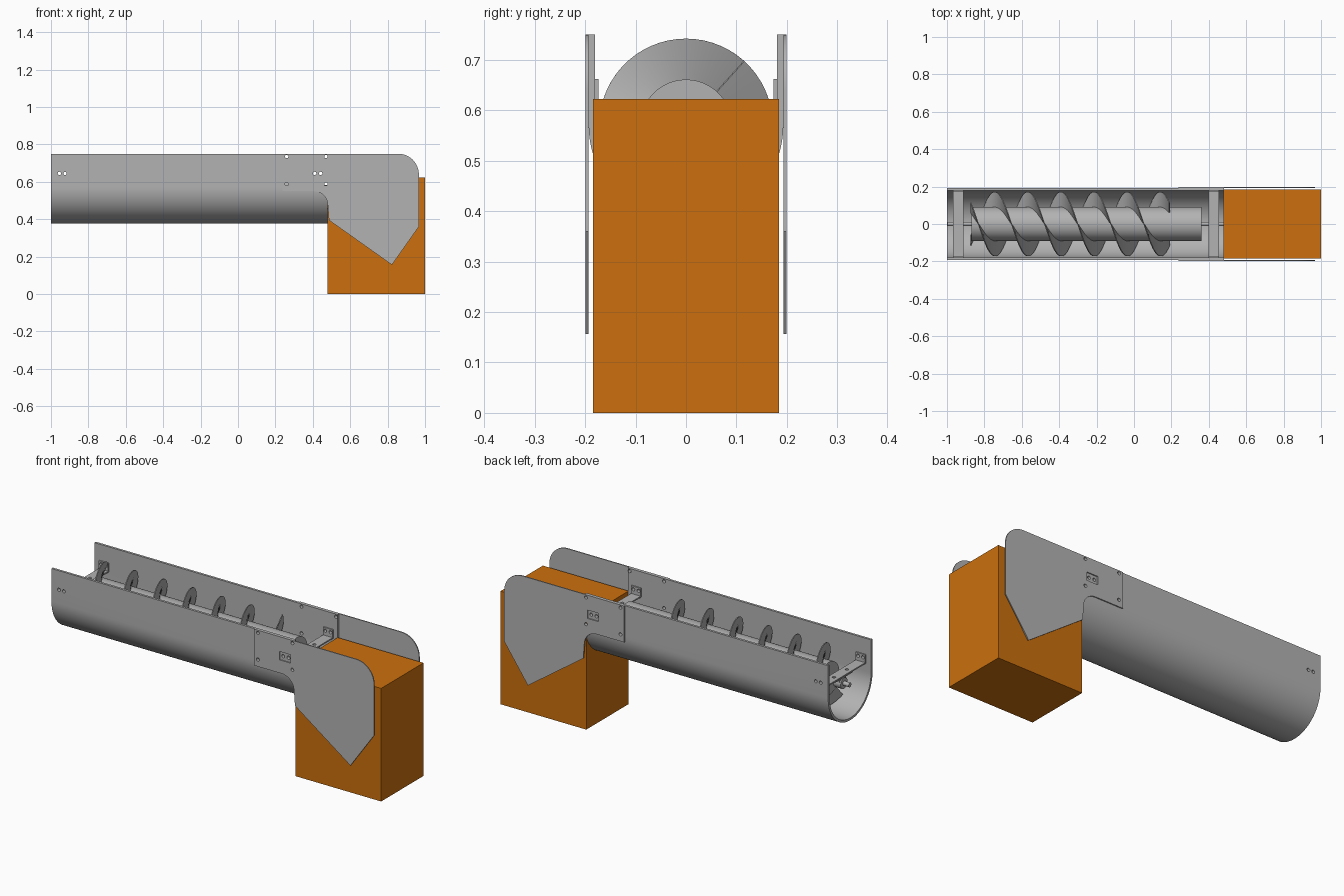
import bpy, bmesh, math
from mathutils import Matrix

if "Cube" in bpy.data.objects:
    bpy.data.objects.remove(bpy.data.objects["Cube"])

AXIS_Z, R_OUT, R_IN = 0.57, 0.193, 0.18


def material(name, rgb):
    m = bpy.data.materials.new(name)
    m.diffuse_color = (*rgb, 1)
    m.use_nodes = True
    m.node_tree.nodes["Principled BSDF"].inputs["Base Color"].default_value = m.diffuse_color
    return m


STEEL = material("grey steel", (0.45, 0.45, 0.45))
ORANGE = material("orange", (0.6, 0.16, 0.004))


def finish(name, bm, mat):
    bmesh.ops.recalc_face_normals(bm, faces=bm.faces)
    me = bpy.data.meshes.new(name)
    bm.to_mesh(me)
    bm.free()
    ob = bpy.data.objects.new(name, me)
    bpy.context.collection.objects.link(ob)
    me.materials.append(mat)
    return ob


def smooth(ob):
    bpy.ops.object.select_all(action='DESELECT')
    ob.select_set(True)
    bpy.context.view_layer.objects.active = ob
    bpy.ops.object.shade_smooth_by_angle(angle=math.radians(35))


def add_prism(bm, pts, axis, a, b):
    """Extrude a 2D outline along x (points are y,z) or y (points are x,z)."""
    place = (lambda p, t: (t, p[0], p[1])) if axis == 'x' else (lambda p, t: (p[0], t, p[1]))
    lo = [bm.verts.new(place(p, a)) for p in pts]
    hi = [bm.verts.new(place(p, b)) for p in pts]
    bm.faces.new(lo)
    bm.faces.new(hi[::-1])
    for i in range(len(pts)):
        j = (i + 1) % len(pts)
        bm.faces.new((lo[i], lo[j], hi[j], hi[i]))


def add_box(bm, x0, x1, y0, y1, z0, z1):
    add_prism(bm, [(x0, z0), (x1, z0), (x1, z1), (x0, z1)], 'y', y0, y1)


def add_cyl(bm, center, r, length, axis, n=32):
    rot = {'x': Matrix.Rotation(math.pi / 2, 4, 'Y'),
           'y': Matrix.Rotation(math.pi / 2, 4, 'X'), 'z': Matrix()}[axis]
    bmesh.ops.create_cone(bm, cap_ends=True, segments=n, radius1=r, radius2=r,
                          depth=length, matrix=Matrix.Translation(center) @ rot)


def arc(cx, cz, r, a0, a1, n):
    return [(cx + r * math.cos(math.radians(a0 + (a1 - a0) * i / n)),
             cz + r * math.sin(math.radians(a0 + (a1 - a0) * i / n))) for i in range(n + 1)]


def cut(ob, cutter):
    mod = ob.modifiers.new("holes", 'BOOLEAN')
    mod.operation, mod.solver, mod.object = 'DIFFERENCE', 'EXACT', cutter
    bpy.ops.object.select_all(action='DESELECT')
    bpy.context.view_layer.objects.active = ob
    ob.select_set(True)
    bpy.ops.object.modifier_apply(modifier=mod.name)


# Cutter for every bolt hole
bm = bmesh.new()
for x, z in [(-0.955, 0.645), (-0.925, 0.645), (0.41, 0.645), (0.442, 0.645),
             (0.26, 0.735), (0.26, 0.588), (0.47, 0.735), (0.47, 0.588)]:
    add_cyl(bm, (x, 0, z), 0.009, 0.6, 'y', 20)
hole_cutter = finish("hole_cutter", bm, STEEL)

# U-shaped trough
bm = bmesh.new()
profile = ([(-R_OUT, 0.75)] + arc(0, AXIS_Z, R_OUT, 180, 360, 40) + [(R_OUT, 0.75), (R_IN, 0.75)]
           + arc(0, AXIS_Z, R_IN, 360, 180, 40) + [(-R_IN, 0.75)])
add_prism(bm, profile, 'x', -1.0, 0.48)
trough = finish("trough", bm, STEEL)
cut(trough, hole_cutter)
smooth(trough)

# Discharge side plates, with a window around the hanger bolts
bm = bmesh.new()
add_box(bm, 0.392, 0.46, -0.3, 0.3, 0.622, 0.668)
window_cutter = finish("window_cutter", bm, STEEL)
outline = ([(0.237, 0.75), (0.237, 0.55)] + arc(0.405, 0.475, 0.075, 90, 0, 10)
           + [(0.486, 0.395), (0.823, 0.156), (0.967, 0.36)]
           + arc(0.857, 0.64, 0.11, 0, 90, 12))
for side, y0 in (("front", -0.199), ("back", 0.193)):
    bm = bmesh.new()
    add_prism(bm, outline, 'y', y0, y0 + 0.006)
    plate = finish(side + "_side_plate", bm, STEEL)
    cut(plate, hole_cutter)
    cut(plate, window_cutter)
    smooth(plate)

# Hanger straps with upturned ends, bearings and stub shafts
for end, xc, s0, s1 in (("left", -0.94, -0.998, -0.865), ("right", 0.426, 0.355, 0.478)):
    bm = bmesh.new()
    strap = [(-R_IN, 0.662), (-R_IN, 0.612), (R_IN, 0.612), (R_IN, 0.662),
             (R_IN - 0.007, 0.662), (R_IN - 0.007, 0.619), (-R_IN + 0.007, 0.619), (-R_IN + 0.007, 0.662)]
    add_prism(bm, strap, 'x', xc - 0.029, xc + 0.029)
    hanger = finish(end + "_hanger", bm, STEEL)
    bm = bmesh.new()
    for y in (-0.056, 0.056):
        add_cyl(bm, (xc, y, 0.6), 0.009, 0.1, 'z', 20)
    drill = finish("drill", bm, STEEL)
    cut(hanger, hole_cutter)
    cut(hanger, drill)
    bpy.data.objects.remove(drill)

    bm = bmesh.new()
    add_box(bm, xc - 0.02, xc + 0.02, -0.075, 0.075, 0.6, 0.612)
    add_box(bm, xc - 0.015, xc + 0.015, -0.028, 0.028, AXIS_Z, 0.602)
    add_cyl(bm, (xc, 0, AXIS_Z), 0.03, 0.044, 'x')
    smooth(finish(end + "_bearing", bm, STEEL))
    bm = bmesh.new()
    add_cyl(bm, ((s0 + s1) / 2, 0, AXIS_Z), 0.012, s1 - s0, 'x', 24)
    smooth(finish(end + "_shaft", bm, STEEL))

# Screw tube
bm = bmesh.new()
add_cyl(bm, (-0.255, 0, AXIS_Z), 0.091, 1.23, 'x', 48)
smooth(finish("screw_tube", bm, STEEL))

# Two interleaved screw flights, three turns each
PITCH, X0, N = 0.354, -0.873, 180
for k, label in enumerate(("first", "second")):
    bm = bmesh.new()
    rows = []
    for i in range(N + 1):
        a = math.radians(48) + math.pi * k + 6 * math.pi * i / N
        x = X0 + 3 * PITCH * i / N
        rows.append([bm.verts.new((x, r * math.cos(a), AXIS_Z + r * math.sin(a)))
                     for r in (0.088, 0.172)])
    for p, q in zip(rows, rows[1:]):
        bm.faces.new((p[0], p[1], q[1], q[0]))
    flight = finish(label + "_screw_flight", bm, STEEL)
    mod = flight.modifiers.new("thickness", 'SOLIDIFY')
    mod.thickness, mod.offset = 0.005, 0
    bpy.ops.object.select_all(action='DESELECT')
    bpy.context.view_layer.objects.active = flight
    flight.select_set(True)
    bpy.ops.object.modifier_apply(modifier=mod.name)
    smooth(flight)

# Orange discharge box
bm = bmesh.new()
add_box(bm, 0.478, 1.0, -0.184, 0.184, 0, 0.622)
finish("discharge_box", bm, ORANGE)

for helper in (hole_cutter, window_cutter):
    bpy.data.objects.remove(helper)
